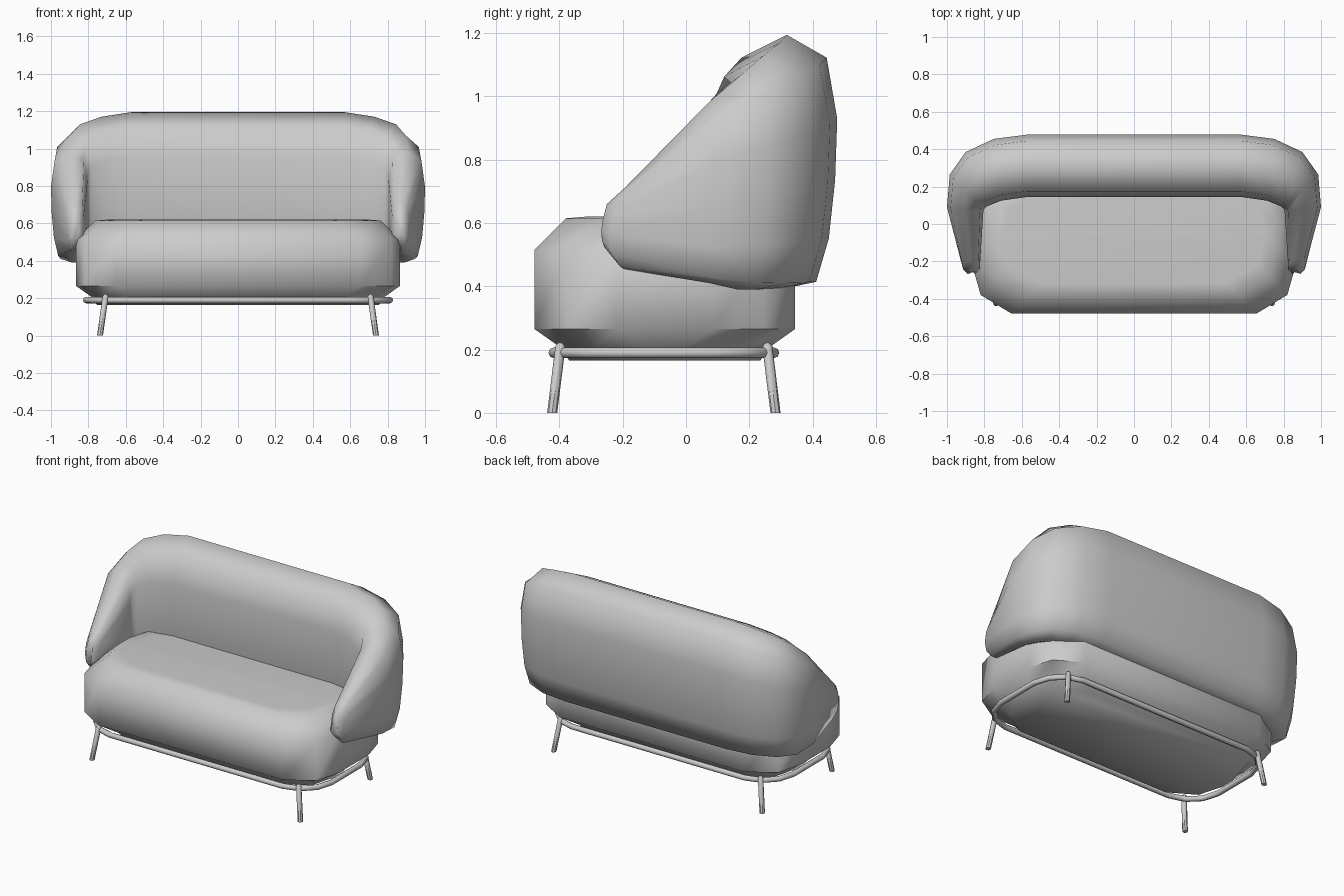
import bpy, bmesh, math
from mathutils import Vector

cube = bpy.data.objects.get("Cube")
if cube:
    bpy.data.objects.remove(cube, do_unlink=True)

grey = bpy.data.materials.new("plain grey")
grey.use_nodes = True
colour = (0.6, 0.6, 0.6, 1)
grey.diffuse_color = colour
grey.node_tree.nodes["Principled BSDF"].inputs["Base Color"].default_value = colour


def loft(name, rings, closed=False, angle=180):
    """Skin a list of equal rings; closed joins last to first, otherwise cap the ends."""
    bm = bmesh.new()
    loops = [[bm.verts.new(p) for p in ring] for ring in rings]
    n = len(loops[0])
    pairs = list(zip(loops, loops[1:])) + ([(loops[-1], loops[0])] if closed else [])
    for a, b in pairs:
        for i in range(n):
            j = (i + 1) % n
            bm.faces.new((a[i], a[j], b[j], b[i]))
    if not closed:
        bm.faces.new(loops[0])
        bm.faces.new(loops[-1])
    bmesh.ops.recalc_face_normals(bm, faces=bm.faces)
    mesh = bpy.data.meshes.new(name)
    bm.to_mesh(mesh)
    bm.free()
    mesh.materials.append(grey)
    obj = bpy.data.objects.new(name, mesh)
    bpy.context.collection.objects.link(obj)
    bpy.ops.object.select_all(action='DESELECT')
    obj.select_set(True)
    bpy.context.view_layer.objects.active = obj
    bpy.ops.object.shade_smooth_by_angle(angle=math.radians(angle))
    return obj


def plan(hx, hy, corner, cy):
    """Rounded rectangle in plan, from corner offsets mirrored to four quarters."""
    q = [(hx - dx, hy - dy) for dx, dy in corner]
    pts = q + [(-x, y) for x, y in reversed(q)]
    pts += [(-x, -y) for x, y in q] + [(x, -y) for x, y in reversed(q)]
    return [(x, y + cy) for x, y in pts]


# Seat cushion: stacked outlines
corner = [(0, 0.26), (0.045, 0.1), (0.21, 0)]
layers = [(0.165, 0.11), (0.205, 0.085), (0.265, 0), (0.515, 0), (0.615, 0.1), (0.62, 0.16)]
loft("seat_cushion",
     [[(x, y, z) for x, y in plan(0.865 - d, 0.412 - d, corner, -0.067)] for z, d in layers],
     angle=55)

# Wraparound backrest: one section carried along a U, each station giving
# outer point, inner point, bottom, top, and forward push of the middle
section = [(0.8, 0.03), (0.92, 0.2), (0.98, 0.43), (1, 0.67), (0.9, 0.91), (0.52, 1),
           (0.09, 0.91), (0, 0.7), (0, 0.3), (0.15, 0.06), (0.45, 0)]
stations = [
    ((0.57, 0.478), (0.57, 0.145), 0.39, 1.195, 0),
    ((0.75, 0.455), (0.71, 0.125), 0.39, 1.17, 0),
    ((0.90, 0.385), (0.785, 0.095), 0.39, 1.13, 0),
    ((0.985, 0.265), (0.803, 0.08), 0.39, 1.07, 0),
    ((1.0, 0.09), (0.806, 0.06), 0.41, 0.985, 0),
    ((0.915, -0.195), (0.825, -0.195), 0.455, 0.71, 0.05),
    ((0.89, -0.25), (0.85, -0.25), 0.515, 0.66, 0.018),
]
right = []
for (ox, oy), (ix, iy), low, high, push in stations:
    right.append([(ix + (ox - ix) * u, iy + (oy - iy) * u - push * math.sin(math.pi * w ** 0.7),
                   low + (high - low) * w) for u, w in section])
left = [[(-x, y, z) for x, y, z in ring] for ring in right]
loft("backrest", left[::-1] + right)


def circle(centre, normal, radius, sides=8):
    """Ring of points around a centre, facing along the normal."""
    normal = Vector(normal).normalized()
    up = Vector((0, 1, 0)) if abs(normal.z) > 0.7 else Vector((0, 0, 1))
    a = normal.cross(up).normalized()
    b = normal.cross(a)
    return [Vector(centre) + radius * (a * math.cos(t) + b * math.sin(t))
            for t in (2 * math.pi * k / sides for k in range(sides))]


# Base rail: tube around the underside
rail_corner = [(0, 0.2), (0.03, 0.1), (0.1, 0.03), (0.2, 0)]
path = [Vector((x, y, 0.19)) for x, y in plan(0.812, 0.348, rail_corner, -0.07)]
rings = []
for i, p in enumerate(path):
    tangent = path[(i + 1) % len(path)] - path[i - 1]
    rings.append(circle(p, tangent, 0.017))
loft("base_rail", rings, closed=True)

# Splayed legs
for side, sx in (("right", -1), ("left", 1)):
    for end, top_y, foot_y in (("front", -0.397, -0.423), ("back", 0.257, 0.283)):
        foot, top = Vector((sx * 0.738, foot_y, 0)), Vector((sx * 0.708, top_y, 0.21))
        rings = [circle(p, top - foot, r) for p, r in
                 ((foot, 0.016), (top, 0.016), (top + (top - foot) * 0.05, 0.008))]
        for p in rings[0]:
            p.z = 0
        loft(f"{end}_{side}_leg", rings, angle=40)
